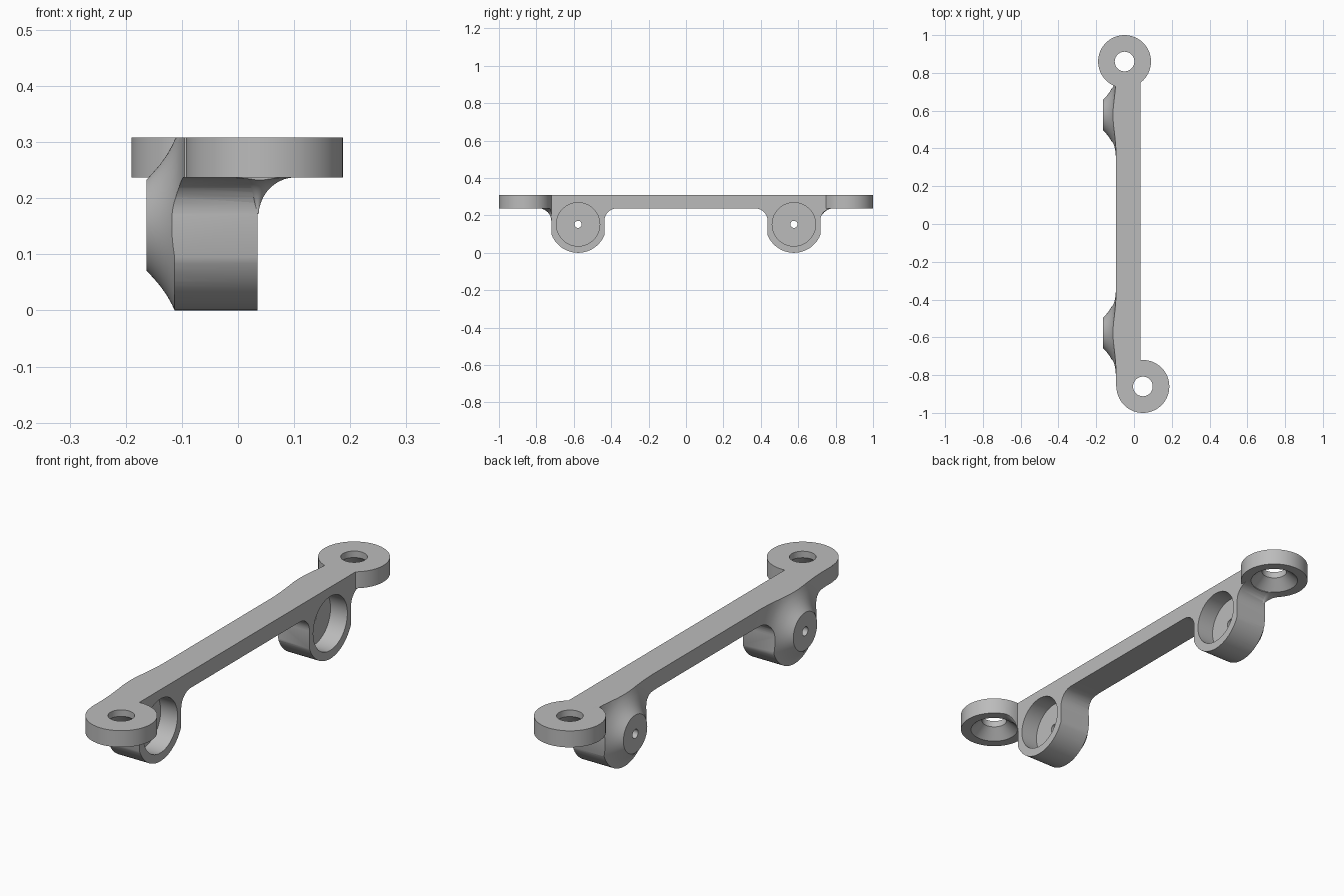
import bpy, bmesh, math
from mathutils import Matrix, Vector

if "Cube" in bpy.data.objects:
    bpy.data.objects.remove(bpy.data.objects["Cube"], do_unlink=True)

grey = bpy.data.materials.new("plain_grey")
grey.use_nodes = True
colour = (0.5, 0.5, 0.5, 1)
grey.diffuse_color = colour
grey.node_tree.nodes["Principled BSDF"].inputs["Base Color"].default_value = colour

TOP, UNDER = 0.308, 0.237        # bar thickness limits
LEFT, RIGHT = -0.095, 0.035      # bar side faces
HUB_Z, HUB_Y = 0.152, 0.577      # bearing cup axis
EYES = [(0.047, -0.86), (-0.05, 0.86)]
EYE_R = 0.14
SIDE, FILLET = 0.141, 0.065      # cup half width, fillet radius


def finish(name, bm):
    bmesh.ops.remove_doubles(bm, verts=bm.verts, dist=1e-6)
    bmesh.ops.recalc_face_normals(bm, faces=bm.faces)
    mesh = bpy.data.meshes.new(name)
    bm.to_mesh(mesh)
    bm.free()
    mesh.materials.append(grey)
    ob = bpy.data.objects.new(name, mesh)
    bpy.context.collection.objects.link(ob)
    return ob


def prism(name, yz, x0, x1):
    """Extrude a side profile along x."""
    bm = bmesh.new()
    face = bm.faces.new([bm.verts.new((x0, y, z)) for y, z in yz])
    geo = bmesh.ops.extrude_face_region(bm, geom=[face])["geom"]
    bmesh.ops.translate(bm, vec=(x1 - x0, 0, 0),
                        verts=[v for v in geo if isinstance(v, bmesh.types.BMVert)])
    return finish(name, bm)


def lathe(name, profile, centre, axis="Z", steps=72):
    """Revolve (radius, height) points into a closed solid."""
    bm = bmesh.new()
    rings = []
    for r, h in profile:
        rings.append([bm.verts.new((r * math.cos(a), r * math.sin(a), h))
                      for a in (2 * math.pi * i / steps for i in range(steps))])
    for low, high in zip(rings, rings[1:]):
        for i in range(steps):
            j = (i + 1) % steps
            bm.faces.new((low[i], low[j], high[j], high[i]))
    bm.faces.new(rings[0])
    bm.faces.new(rings[-1])
    if axis == "X":
        bm.transform(Matrix.Rotation(math.pi / 2, 4, "Y"))
    bm.transform(Matrix.Translation(Vector(centre)))
    return finish(name, bm)


def combine(target, tool, operation):
    mod = target.modifiers.new("combine", "BOOLEAN")
    mod.operation, mod.object, mod.solver = operation, tool, "EXACT"
    bpy.context.view_layer.objects.active = target
    bpy.ops.object.modifier_apply(modifier=mod.name)
    bpy.data.objects.remove(tool, do_unlink=True)


def arc(cy, cz, r, start, end, n):
    return [(cy + r * math.cos(math.radians(start + (end - start) * i / n)),
             cz + r * math.sin(math.radians(start + (end - start) * i / n)))
            for i in range(n + 1)]


# straight bar
bracket = prism("mounting_bracket", [(-0.86, UNDER), (0.8, UNDER), (0.8, TOP), (-0.86, TOP)],
                LEFT, RIGHT)

# bearing cups: side profile with fillets, trimmed by a flared boss
edge = math.degrees(math.acos(SIDE / HUB_Z))
flare = [(0.081, -0.163), (0.093, -0.152), (0.108, -0.139), (0.125, -0.127),
         (0.141, -0.118), (0.156, -0.111), (0.175, -0.105), (0.2, -0.1),
         (0.225, -0.097), (0.255, LEFT), (0.4, LEFT + 0.0005), (0.4, 0.2)]
for s in (-1, 1):
    y = s * HUB_Y
    outline = [(y - 0.26, TOP), (y - 0.26, UNDER)]
    outline += arc(y - SIDE - FILLET, UNDER - FILLET, FILLET, 90, 0, 10)
    outline += arc(y, HUB_Z, HUB_Z, 180 + edge, 360 - edge, 28)
    outline += arc(y + SIDE + FILLET, UNDER - FILLET, FILLET, 180, 90, 10)
    outline += [(y + 0.26, UNDER), (y + 0.26, TOP)]
    cup = prism("bearing_cup", outline, -0.2, RIGHT)
    combine(cup, lathe("boss_flare", flare, (0, y, HUB_Z), "X", 96), "INTERSECT")
    combine(bracket, cup, "UNION")

# screw eyes with a rounded web in the corner beside each cup
web = [(0.003 + FILLET - r, z) for r, z in arc(0, UNDER - FILLET, FILLET, 0, 90, 10)]
web.append((FILLET + 0.003, TOP - 0.02))
for (x, y), corner in zip(EYES, (RIGHT, LEFT - 0.01)):
    flange = lathe("corner_web", web, (corner, math.copysign(HUB_Y + SIDE, y), 0))
    column = lathe("web_trim", [(EYE_R, 0.1), (EYE_R, TOP + 0.1)], (x, y, 0))
    combine(flange, column, "INTERSECT")
    combine(bracket, flange, "UNION")
    combine(bracket, lathe("screw_eye", [(EYE_R, UNDER), (EYE_R, TOP)], (x, y, 0)), "UNION")

# countersunk screw holes
for x, y in EYES:
    sink = [(0.098, UNDER - 0.03), (0.098, UNDER), (0.052, 0.28), (0.052, TOP + 0.05)]
    combine(bracket, lathe("screw_hole", sink, (x, y, 0)), "DIFFERENCE")

# bearing recesses with small axle holes
for s in (-1, 1):
    bore = [(0.019, -0.3), (0.019, -0.045), (0.116, -0.045), (0.116, 0.1)]
    combine(bracket, lathe("bearing_bore", bore, (0, s * HUB_Y, HUB_Z), "X"), "DIFFERENCE")

bpy.ops.object.select_all(action="DESELECT")
bracket.select_set(True)
bpy.context.view_layer.objects.active = bracket
bpy.ops.object.shade_smooth_by_angle(angle=math.radians(25))
